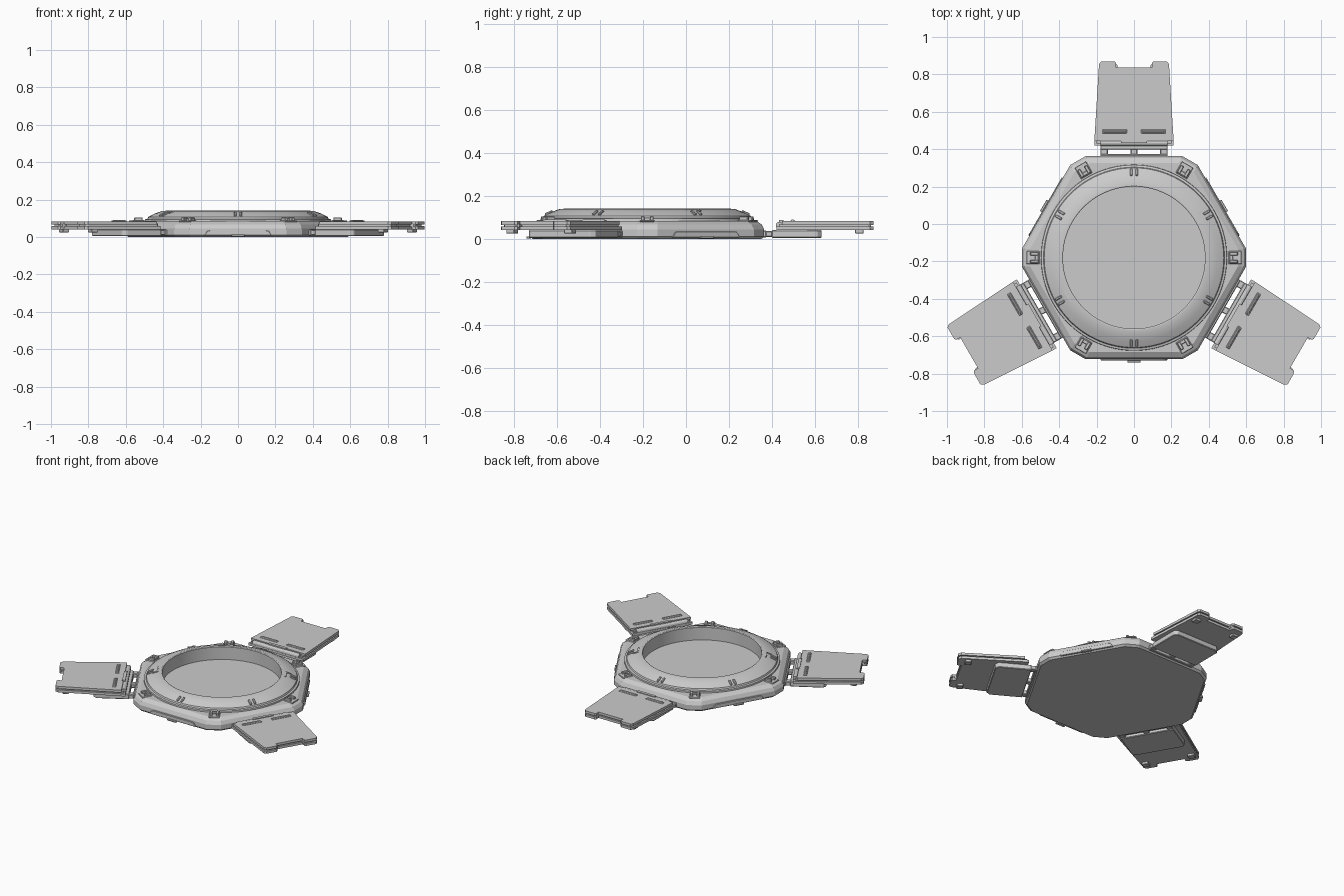
import bpy, bmesh
from math import radians, sin, cos, pi
from mathutils import Matrix, Vector

cube = bpy.data.objects.get("Cube")
if cube:
    bpy.data.objects.remove(cube, do_unlink=True)

grey = bpy.data.materials.new("light grey metal")
grey.use_nodes = True
grey.diffuse_color = (0.6, 0.6, 0.6, 1)
grey.node_tree.nodes["Principled BSDF"].inputs["Base Color"].default_value = (0.6, 0.6, 0.6, 1)

CENTRE = Matrix.Translation((0, -0.18, 0))


def spoke(angle):
    """Frame whose x axis points outward from the hub at an angle."""
    return CENTRE @ Matrix.Rotation(radians(angle), 4, "Z")


def finish(bm, name, matrix=CENTRE, bevel=0, smooth=False):
    bmesh.ops.recalc_face_normals(bm, faces=bm.faces)
    mesh = bpy.data.meshes.new(name)
    bm.to_mesh(mesh)
    bm.free()
    obj = bpy.data.objects.new(name, mesh)
    bpy.context.collection.objects.link(obj)
    obj.matrix_world = matrix
    mesh.materials.append(grey)
    if bevel:
        mod = obj.modifiers.new("edge bevel", "BEVEL")
        mod.width, mod.segments, mod.limit_method = bevel, 1, "ANGLE"
    if smooth:
        bpy.ops.object.select_all(action="DESELECT")
        obj.select_set(True)
        bpy.context.view_layer.objects.active = obj
        bpy.ops.object.shade_smooth_by_angle(angle=radians(25))
    return obj


def loft(bm, rings, caps=True):
    """Skin equal-length closed loops of points."""
    loops = [[bm.verts.new(p) for p in ring] for ring in rings]
    n = len(loops[0])
    for low, high in zip(loops, loops[1:]):
        for i in range(n):
            j = (i + 1) % n
            bm.faces.new((low[i], low[j], high[j], high[i]))
    if caps:
        bm.faces.new(loops[0][::-1])
        bm.faces.new(loops[-1])


def prism(bm, outline, z0, z1):
    loft(bm, [[(x, y, z) for x, y in outline] for z in (z0, z1)])


def box(bm, x0, x1, y0, y1, z0, z1, tilt=0):
    mid = Vector(((x0 + x1) / 2, (y0 + y1) / 2, (z0 + z1) / 2))
    matrix = (Matrix.Translation(mid) @ Matrix.Rotation(radians(tilt), 4, "Y")
              @ Matrix.Diagonal((x1 - x0, y1 - y0, z1 - z0, 1)))
    bmesh.ops.create_cube(bm, size=1, matrix=matrix)


def hexagon(apothem, z, cut=0.055):
    """Six-sided outline with clipped corners."""
    points = []
    half = apothem * pow(3, -0.5) - cut
    for k in range(6):
        turn = Matrix.Rotation(radians(30 + 60 * k), 3, "Z")
        points += [turn @ Vector((apothem, s * half, z)) for s in (-1, 1)]
    return points


def circle(r, z, n=96):
    return [(r * cos(2 * pi * i / n), r * sin(2 * pi * i / n), z) for i in range(n)]


# Hull with a round well
bm = bmesh.new()
loft(bm, [hexagon(a, z) for a, z in
          ((0.53, 0), (0.543, 0.012), (0.543, 0.045), (0.532, 0.068), (0.505, 0.085))])
hull = finish(bm, "hull")
bm = bmesh.new()
loft(bm, [circle(0.38, 0.05), circle(0.38, 0.3)])
cutter = finish(bm, "well_cutter")
cutter.hide_render = True
mod = hull.modifiers.new("well", "BOOLEAN")
mod.object, mod.operation, mod.solver = cutter, "DIFFERENCE", "EXACT"
bpy.context.view_layer.update()
carved = bpy.data.meshes.new_from_object(
    hull.evaluated_get(bpy.context.evaluated_depsgraph_get()))
hull.modifiers.clear()
hull.data = carved
bpy.data.objects.remove(cutter, do_unlink=True)

# Sloping rim around the well
bm = bmesh.new()
rim = ((0.38, 0.05), (0.38, 0.138), (0.385, 0.141), (0.405, 0.14), (0.445, 0.126),
       (0.48, 0.108), (0.484, 0.098), (0.496, 0.095), (0.498, 0.08))
loft(bm, [circle(r, z) for r, z in rim], caps=False)
finish(bm, "dish_rim", smooth=True)

for k in range(6):
    # Corner clamp: a plate with a forked block
    bm = bmesh.new()
    box(bm, 0.505, 0.575, -0.035, 0.035, 0.08, 0.089)
    for s in (-1, 1):
        box(bm, 0.51, 0.555, s * 0.021 - 0.009, s * 0.021 + 0.009, 0.085, 0.105)
    box(bm, 0.51, 0.53, -0.015, 0.015, 0.085, 0.1)
    finish(bm, "corner_clamp", spoke(60 * k), bevel=0.003)

    # Paired latches on the rim slope
    bm = bmesh.new()
    for s in (-1, 1):
        box(bm, 0.435, 0.475, s * 0.015 - 0.007, s * 0.015 + 0.007, 0.108, 0.128, 25)
    finish(bm, "rim_latch", spoke(30 + 60 * k), bevel=0.003)

# Angled brackets on the inner edge of the rim
for angle in (30, 210):
    bm = bmesh.new()
    box(bm, 0.405, 0.415, -0.035, 0.035, 0.13, 0.143)
    box(bm, 0.41, 0.44, 0.027, 0.035, 0.122, 0.138, 22)
    finish(bm, "rim_bracket", spoke(angle))

# Access panels on the three sides without arms
for angle in (30, 150, 270):
    bm = bmesh.new()
    loft(bm, [[(x, y, z) for y, z in
               ((-0.18, 0.008), (0.18, 0.008), (0.165, 0.032), (0.15, 0.036),
                (-0.15, 0.036), (-0.165, 0.032))] for x in (0.535, 0.549)])
    box(bm, 0.54, 0.56, -0.035, 0.035, 0.002, 0.013)
    finish(bm, "side_panel", spoke(angle), bevel=0.002)

for angle in (90, 210, 330):
    frame = spoke(angle)
    # Lower bracket, slotted beside the hull
    bm = bmesh.new()
    box(bm, 0.53, 0.554, -0.18, 0.18, 0.008, 0.04)
    for y, w in ((-0.16, 0.02), (0, 0.018), (0.16, 0.02)):
        box(bm, 0.55, 0.582, y - w, y + w, 0.01, 0.038)
    prism(bm, ((0.578, -0.18), (0.79, -0.18), (0.81, -0.16),
               (0.81, 0.16), (0.79, 0.18), (0.578, 0.18)), 0.005, 0.042)
    finish(bm, "arm_bracket", frame, bevel=0.004)

    # Two-layer folding panel with a notched tip
    half = ((0.6, 0.212), (0.625, 0.212), (1.035, 0.187), (1.05, 0.175),
            (1.05, 0.105), (1.042, 0.095), (1.018, 0.095))
    outline = list(half) + [(x, -y) for x, y in reversed(half)]
    core = [(0.82 + (x - 0.82) * 0.95, y * 0.94) for x, y in outline]
    bm = bmesh.new()
    prism(bm, outline, 0.041, 0.058)
    prism(bm, core, 0.055, 0.069)
    top = [(max(x, 0.625), y) for x, y in outline[1:-1]]
    prism(bm, top, 0.066, 0.083)
    finish(bm, "arm_panel", frame)

    # Hinge barrel and strip
    bm = bmesh.new()
    bmesh.ops.create_cone(bm, cap_ends=True, segments=12, radius1=0.016, radius2=0.016,
                          depth=0.36, matrix=Matrix.Translation((0.613, 0, 0.064))
                          @ Matrix.Rotation(pi / 2, 4, "X"))
    box(bm, 0.612, 0.632, -0.07, 0.07, 0.06, 0.088)
    finish(bm, "hinge", frame, smooth=True)

    # Raised grips above and tip feet below
    bm = bmesh.new()
    for s in (-1, 1):
        y = s * 0.103
        box(bm, 0.664, 0.686, y - 0.066, y + 0.066, 0.08, 0.088)
        box(bm, 0.669, 0.681, y - 0.058, y + 0.058, 0.085, 0.092)
        box(bm, 0.965, 1.005, s * 0.155 - 0.022, s * 0.155 + 0.022, 0.025, 0.045)
    finish(bm, "grips_and_feet", frame, bevel=0.003)
